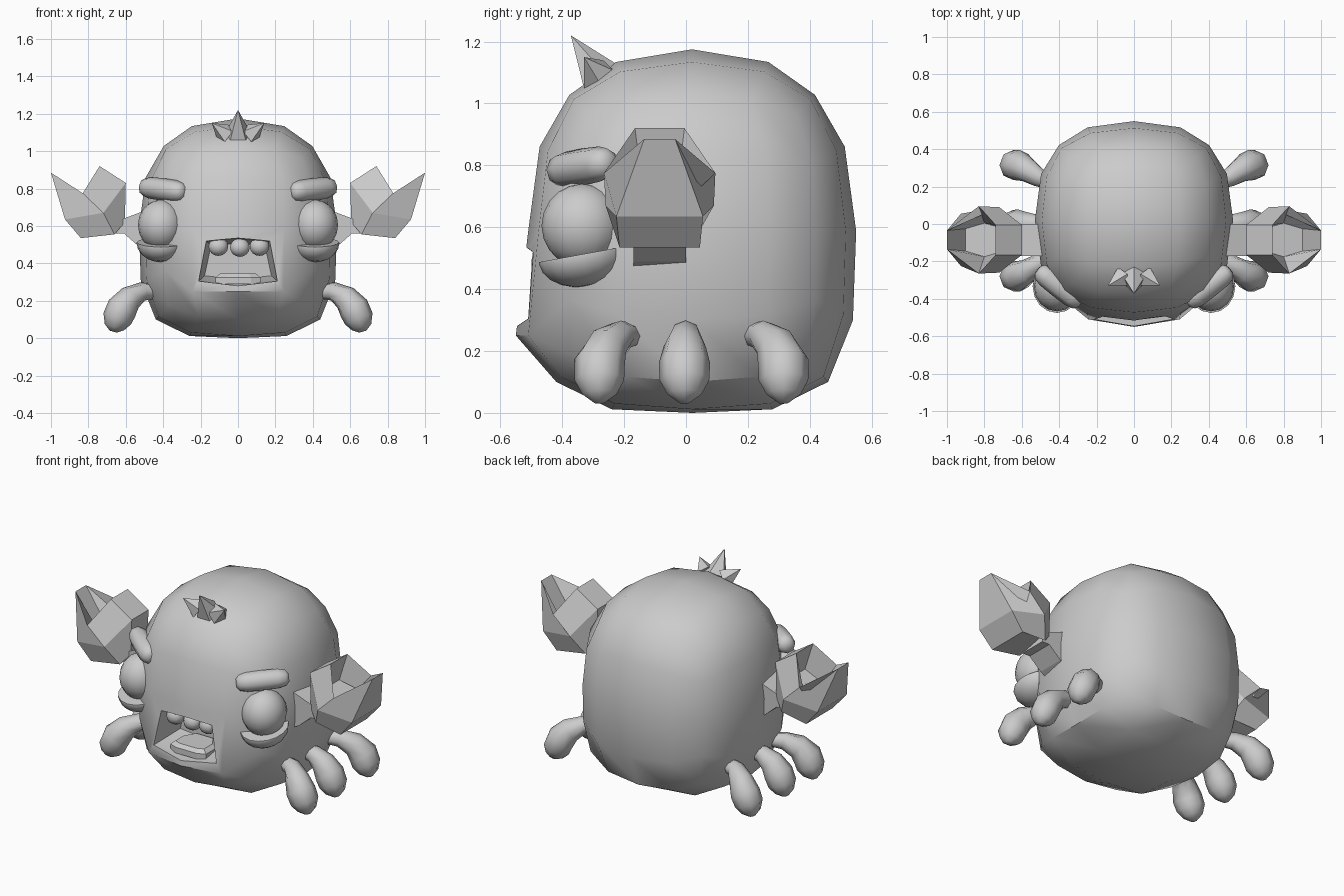
import bpy, bmesh, math
from mathutils import Vector, Matrix

old = bpy.data.objects.get("Cube")
if old:
    bpy.data.objects.remove(old, do_unlink=True)

clay = bpy.data.materials.new("clay_grey")
clay.use_nodes = True
clay.diffuse_color = (0.6, 0.6, 0.6, 1)
clay.node_tree.nodes["Principled BSDF"].inputs["Base Color"].default_value = (0.6, 0.6, 0.6, 1)


def finish(name, bm, smooth=None, mirror=False):
    """Turn a bmesh into a named object, optionally smooth and mirrored."""
    bmesh.ops.recalc_face_normals(bm, faces=bm.faces)
    mesh = bpy.data.meshes.new(name)
    bm.to_mesh(mesh)
    bm.free()
    mesh.materials.append(clay)
    ob = bpy.data.objects.new(name, mesh)
    bpy.context.collection.objects.link(ob)
    if smooth:
        shade(ob, smooth)
    if mirror:
        ob.modifiers.new("mirror", 'MIRROR').use_mirror_merge = False
    return ob


def activate(ob):
    bpy.ops.object.select_all(action='DESELECT')
    ob.select_set(True)
    bpy.context.view_layer.objects.active = ob


def shade(ob, degrees):
    activate(ob)
    bpy.ops.object.shade_smooth_by_angle(angle=math.radians(degrees))


def loft(rings):
    """Skin a list of equal rings and cap both ends."""
    bm = bmesh.new()
    loops = [[bm.verts.new(p) for p in ring] for ring in rings]
    n = len(loops[0])
    for a, b in zip(loops, loops[1:]):
        for i in range(n):
            bm.faces.new((a[i], a[(i + 1) % n], b[(i + 1) % n], b[i]))
    bm.faces.new(loops[0])
    bm.faces.new(loops[-1])
    return bm


def tube(path, radii, sides=8):
    """Round rings of varying radius along a path."""
    pts = [Vector(p) for p in path]
    rings = []
    for i, (p, r) in enumerate(zip(pts, radii)):
        d = pts[min(i + 1, len(pts) - 1)] - pts[max(i - 1, 0)]
        side = d.cross(Vector((0, 1, 0))).normalized()
        up = side.cross(d).normalized()
        turn = [2 * math.pi * k / sides for k in range(sides)]
        rings.append([p + r * (side * math.cos(t) + up * math.sin(t)) for t in turn])
    return loft(rings)


def ball(centre, size, u=16, v=10):
    bm = bmesh.new()
    bmesh.ops.create_uvsphere(bm, u_segments=u, v_segments=v, radius=1)
    bmesh.ops.transform(bm, matrix=Matrix.Translation(centre) @ Matrix.Diagonal((*size, 1)), verts=bm.verts)
    return bm


# Body: gridded cube swollen into a rounded block, squarer below
bm = bmesh.new()
bmesh.ops.create_cube(bm, size=2)
bmesh.ops.subdivide_edges(bm, edges=bm.edges, cuts=3, use_grid_fill=True)
for v in bm.verts:
    x, y, z = v.co
    q = 2.4 if z > 0 else 3.7
    h = (abs(x) ** 2.5 + abs(y) ** 2.5) ** 0.4
    s = (h ** q + abs(z) ** q) ** (-1 / q)
    lip = y < -0.9 and z == -0.5 and abs(x) < 0.7
    v.co = (x * s * 0.53, 0.02 + y * s * 0.53, 0.5875 + z * s * 0.5875)
    if lip:
        v.co.y = -0.55 if x == 0 else -0.51
        v.co.z = 0.25
body = finish("body", bm)

# Mouth recess, narrowing inwards
front = [(-0.17, .52), (0, .535), (0.17, .52), (0.21, .305), (0, .28), (-0.21, .305)]
cutter = finish("mouth_cutter", loft([
    [(x * 1.05, -0.7, z) for x, z in front],
    [(x, -0.5, z) for x, z in front],
    [(x * 0.85, -0.3, 0.42 + (z - 0.42) * 0.75) for x, z in front]]))
cutter.hide_render = True
cut = body.modifiers.new("mouth", 'BOOLEAN')
cut.operation = 'DIFFERENCE'
cut.solver = 'EXACT'
cut.object = cutter
activate(body)
bpy.ops.object.modifier_apply(modifier=cut.name)
bpy.data.objects.remove(cutter, do_unlink=True)
shade(body, 38)

# Teeth and tongue
for i, (x, z) in enumerate([(-0.105, .49), (0.01, .485), (0.115, .49)]):
    finish(f"tooth_{i + 1}", ball((x, -0.45, z), (.055, .05, .05), 10, 8), 40)
plan = [(-.12, -.48), (-.12, -.38), (-.07, -.3), (.07, -.3), (.12, -.38), (.12, -.48), (.07, -.5), (-.07, -.5)]
finish("tongue", loft([[(x, y, 0.29) for x, y in plan],
                       [(x, y, 0.325) for x, y in plan],
                       [(x * .8, -.4 + (y + .4) * .8, 0.345) for x, y in plan]]))

# Eyes with a tilted lower lid
finish("eyeballs", ball((.412, -.335, .605), (.123, .132, .135)), 40, True)
lid = ball((0, 0, 0), (.13, .145, .1))
bmesh.ops.bisect_plane(lid, geom=lid.verts[:] + lid.edges[:] + lid.faces[:], plane_co=(0, 0, .005),
                       plane_no=(0, 0, 1), clear_outer=True)
bmesh.ops.holes_fill(lid, edges=[e for e in lid.edges if e.is_boundary])
bmesh.ops.transform(lid, matrix=Matrix.Translation((.412, -.333, .508)) @ Matrix.Rotation(.18, 4, 'X'),
                    verts=lid.verts)
finish("lower_eyelids", lid, 40, True)

# Brows: blunt capsules wrapping round the head
a, b = Vector((.285, -.425, .78)), Vector((.515, -.245, .81))
finish("brows", tube([a.lerp(b, t) for t in (0, .06, .2, .5, .8, .94, 1)],
                     [.025, .047, .058, .06, .058, .047, .025]), 50, True)


# Ears: faceted cups opening upward, each on a flared stalk
def ear_ring(inner, side, outer):
    half = [inner, side, outer]
    near = [(x, -.085 - w, z) for x, z, w in half]
    far = [(x, -.085 + w, z) for x, z, w in reversed(half)]
    return near + far


finish("ears", loft([
    ear_ring((.70, .76, .06), (.80, .69, .09), (.90, .72, .06)),
    ear_ring((.74, .92, .08), (.83, .775, .18), (1.0, .885, .05)),
    ear_ring((.60, .83, .08), (.72, .67, .175), (.925, .635, .14)),
    ear_ring((.605, .62, .08), (.66, .555, .11), (.84, .535, .13))]), None, True)
finish("ear_stalks", loft([
    [(x, -.085 + s * .085, z) for s, z in ((-1, lo), (1, lo), (1, hi), (-1, hi))]
    for x, lo, hi in ((.45, .45, .70), (.53, .49, .67), (.61, .56, .64), (.66, .56, .66))]), None, True)

# Legs: three bent, club-footed limbs on each side
for name, top, foot in (("front", -.18, -.28), ("middle", 0, -.005), ("back", .22, .315)):
    ys = [top + (foot - top) * t for t in (0, .3, .75, 1, 1, 1, 1)]
    xz = [(.44, .25), (.51, .25), (.575, .215), (.62, .16), (.645, .105), (.66, .06), (.667, .035)]
    finish(f"{name}_legs", tube([(x, y, z) for (x, z), y in zip(xz, ys)],
                                [.04, .05, .068, .083, .08, .055, .02]), 50, True)

# Crest: three forward-leaning spikes
for name, x, tip, r in (("middle", 0, (0, -.372, 1.22), .07), ("left", .065, (.14, -.33, 1.15), .06),
                        ("right", -.065, (-.14, -.33, 1.15), .06)):
    base = Vector((x, -.285, 1.09))
    bm = bmesh.new()
    d = Vector(tip) - base
    bmesh.ops.create_cone(bm, cap_ends=True, segments=5, radius1=r, radius2=0, depth=d.length)
    turn = d.to_track_quat('Z', 'Y').to_matrix().to_4x4()
    bmesh.ops.transform(bm, matrix=Matrix.Translation(base + d / 2) @ turn, verts=bm.verts)
    finish(f"{name}_crest_spike", bm)
